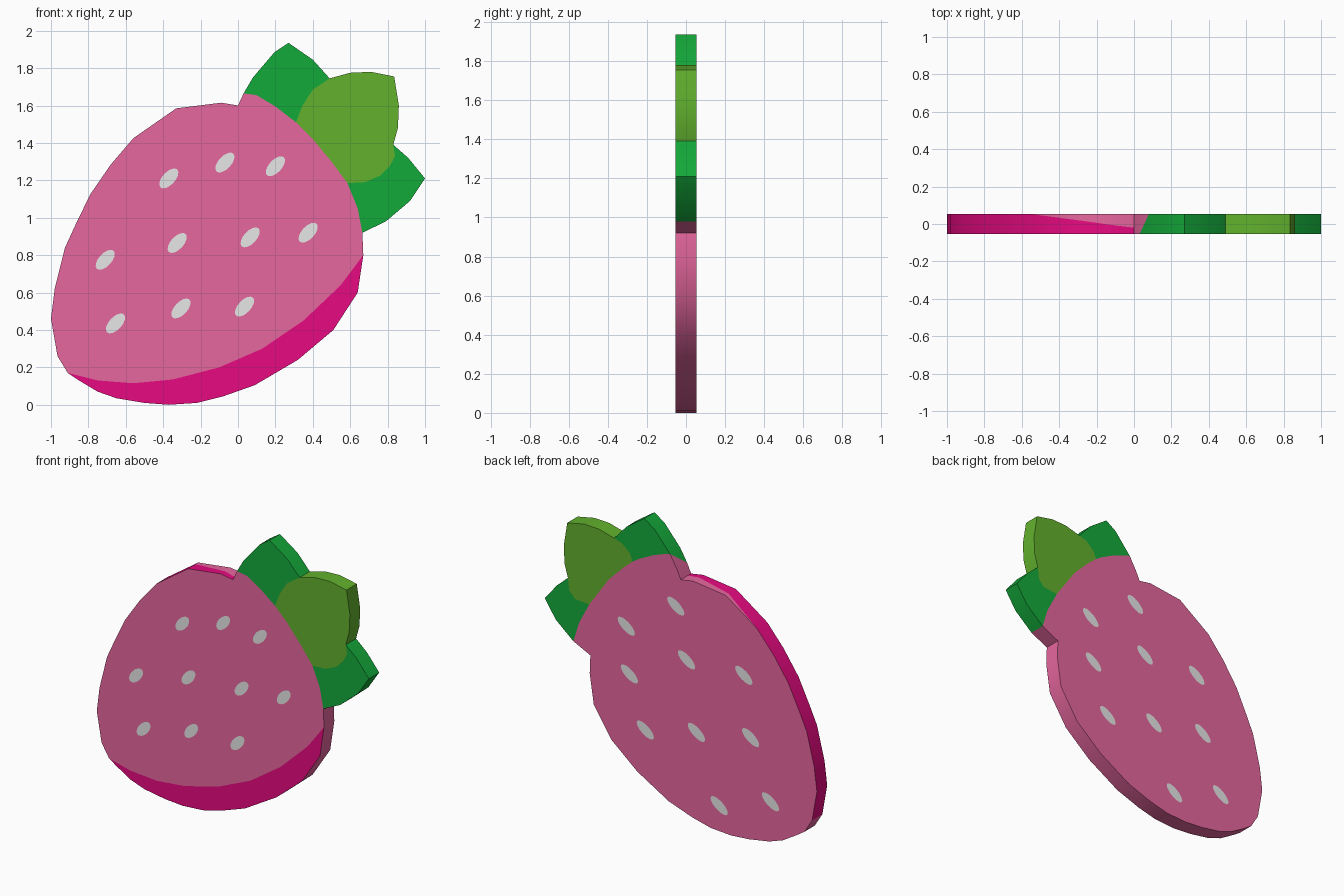
import bpy, bmesh, math

if "Cube" in bpy.data.objects:
    bpy.data.objects.remove(bpy.data.objects["Cube"])

D = 0.054  # half thickness


def material(name, rgb):
    lin = [(c / 255 / 12.92) if c < 11 else ((c / 255 + 0.055) / 1.055) ** 2.4 for c in rgb]
    m = bpy.data.materials.new(name)
    m.diffuse_color = (*lin, 1)
    m.use_nodes = True
    m.node_tree.nodes["Principled BSDF"].inputs["Base Color"].default_value = m.diffuse_color
    return m


PINK = material("soft pink", (250, 112, 172))
HOT = material("hot pink", (250, 12, 140))
GREEN = material("deep green", (20, 170, 58))
LIME = material("leaf green", (98, 177, 45))
WHITE = material("seed white", (250, 250, 250))


def build(name, mats, polys):
    """polys: list of (3D points, material)"""
    bm = bmesh.new()
    for pts, mat in polys:
        f = bm.faces.new([bm.verts.new(p) for p in pts])
        f.material_index = mats.index(mat)
        f.smooth = True
    bmesh.ops.remove_doubles(bm, verts=bm.verts, dist=1e-4)
    me = bpy.data.meshes.new(name)
    bm.to_mesh(me)
    bm.free()
    for m in mats:
        me.materials.append(m)
    me.set_sharp_from_angle(angle=math.radians(30))
    ob = bpy.data.objects.new(name, me)
    bpy.context.collection.objects.link(ob)


def front(pts, y=-D):
    return [(x, y, z) for x, z in pts]


def back(pts, y=D):
    return [(x, y, z) for x, z in reversed(pts)]


def wall(a, b, ya0=-D, ya1=D, yb0=-D, yb1=D):
    q = [(a[0], ya0, a[1]), (a[0], ya1, a[1]), (b[0], yb1, b[1]), (b[0], yb0, b[1])]
    return [p for i, p in enumerate(q) if p != q[i - 1]]


def walls(pts, mat):
    return [(wall(a, b), mat) for a, b in zip(pts, pts[1:])]


# Outline, counter-clockwise from the notch beside the upper leaf
berry = [(0, 1.6), (-.09, 1.615), (-.33, 1.585), (-.56, 1.425), (-.68, 1.285), (-.79, 1.125),
         (-.87, .96), (-.925, .84), (-.98, .62), (-1, .46), (-.965, .26), (-.91, .17),
         (-.85, .13), (-.75, .07), (-.65, .035), (-.5, .01), (-.37, 0), (-.22, .01),
         (-.08, .045), (.09, .105), (.32, .24), (.51, .4), (.64, .6), (.67, .8), (.665, .92)]
lower = [(.665, .92), (.79, .98), (.92, 1.09), (1, 1.21), (.91, 1.32), (.83, 1.39)]
light = [(.83, 1.39), (.855, 1.48), (.86, 1.6), (.835, 1.755), (.71, 1.78), (.6, 1.775), (.49, 1.745)]
upper = [(.49, 1.745), (.4, 1.845), (.27, 1.935), (.195, 1.885), (.08, 1.75), (.03, 1.665)]

# Inner colour borders on the front: berry to leaves in three runs, leaf to leaf, shaded band
f_low, f_mid, f_top = [(.64, 1.05)], [(.585, 1.185), (.5, 1.3), (.4, 1.42), (.31, 1.51)], [(.2, 1.595), (.1, 1.655)]
f_ll = [(.84, 1.33), (.81, 1.275), (.76, 1.225), (.68, 1.19)]
f_lu = [(.4, 1.685), (.345, 1.6)]
band = [(-.75, .13), (-.56, .115), (-.35, .135), (-.1, .2), (.13, .3), (.35, .45), (.55, .64)]
# The same on the back, where the berry reaches further up
b_low, b_mid, b_top = [(.75, 1.11)], [(.674, 1.255), (.53, 1.46), (.42, 1.57), (.355, 1.625)], [(.31, 1.655), (.2, 1.71), (.13, 1.735)]
b_ll = [(.82, 1.31), (.78, 1.265)]
b_lu = [(.43, 1.725), (.375, 1.675)]

# Berry body
polys = [(front(berry[:12] + band + berry[23:] + f_low + f_mid + f_top + upper[-1:]), PINK),
         (front(berry[11:24] + band[::-1]), HOT),
         (back(berry + lower[1:2] + b_low + b_mid + b_top + upper[-2:]), PINK)]
# top wall is split diagonally between both pinks
cut = [-.02, -.009, .024, D]
for i in range(3):
    a, b = berry[i], berry[i + 1]
    polys.append((wall(a, b, ya1=cut[i], yb1=cut[i + 1]), HOT))
    polys.append((wall(a, b, ya0=cut[i], yb0=cut[i + 1]), PINK))
polys += walls(berry[3:11], HOT) + walls(berry[10:] + lower[1:2], PINK)
polys += walls([upper[-1], berry[0]], PINK)
polys.append((wall(upper[-2], upper[-1], ya0=D), PINK))
build("berry", [PINK, HOT], polys)

# Two dark leaves
polys = [(front(lower + f_ll + f_mid[:1] + f_low), GREEN),
         (front(upper + f_top[::-1] + f_mid[-1:] + f_lu[::-1]), GREEN),
         (back(lower[1:] + b_ll + b_mid[:1] + b_low), GREEN),
         (back(upper[:-1] + b_top[::-1] + b_mid[-1:] + b_lu[::-1]), GREEN),
         (wall(upper[-2], upper[-1], yb1=-D), GREEN)]
polys += walls(lower[1:], GREEN) + walls(upper[:-1], GREEN)
build("dark_leaves", [GREEN], polys)

# Light middle leaf
polys = [(front(light + f_lu + f_mid[::-1] + f_ll[::-1]), LIME),
         (back(light + b_lu + b_mid[::-1] + b_ll[::-1]), LIME)]
build("light_leaf", [LIME], polys + walls(light, LIME))


# Seeds, thin tilted ovals on both faces
def oval(c, long, short, deg):
    t = math.radians(deg)
    out = []
    for i in range(16):
        u, v = long * math.cos(i * math.pi / 8), short * math.sin(i * math.pi / 8)
        out.append((c[0] + u * math.cos(t) - v * math.sin(t), c[1] + u * math.sin(t) + v * math.cos(t)))
    return out


front_seeds = [(-.37, 1.21), (-.07, 1.295), (.2, 1.275), (-.325, .865), (.065, .895),
               (.375, .92), (-.71, .775), (-.655, .435), (-.305, .515), (.035, .525)]
back_seeds = [(.036, 1.416), (.4, 1.185), (-.043, 1.08), (.377, .874), (-.464, 1.09),
              (.26, .533), (-.116, .618), (-.514, .69), (-.283, .176), (-.66, .302)]
build("front_seeds", [WHITE], [(front(oval(c, .066, .034, 47), -D - .002), WHITE) for c in front_seeds])
build("back_seeds", [WHITE], [(back(oval(c, .075, .034, 36), D + .002), WHITE) for c in back_seeds])
